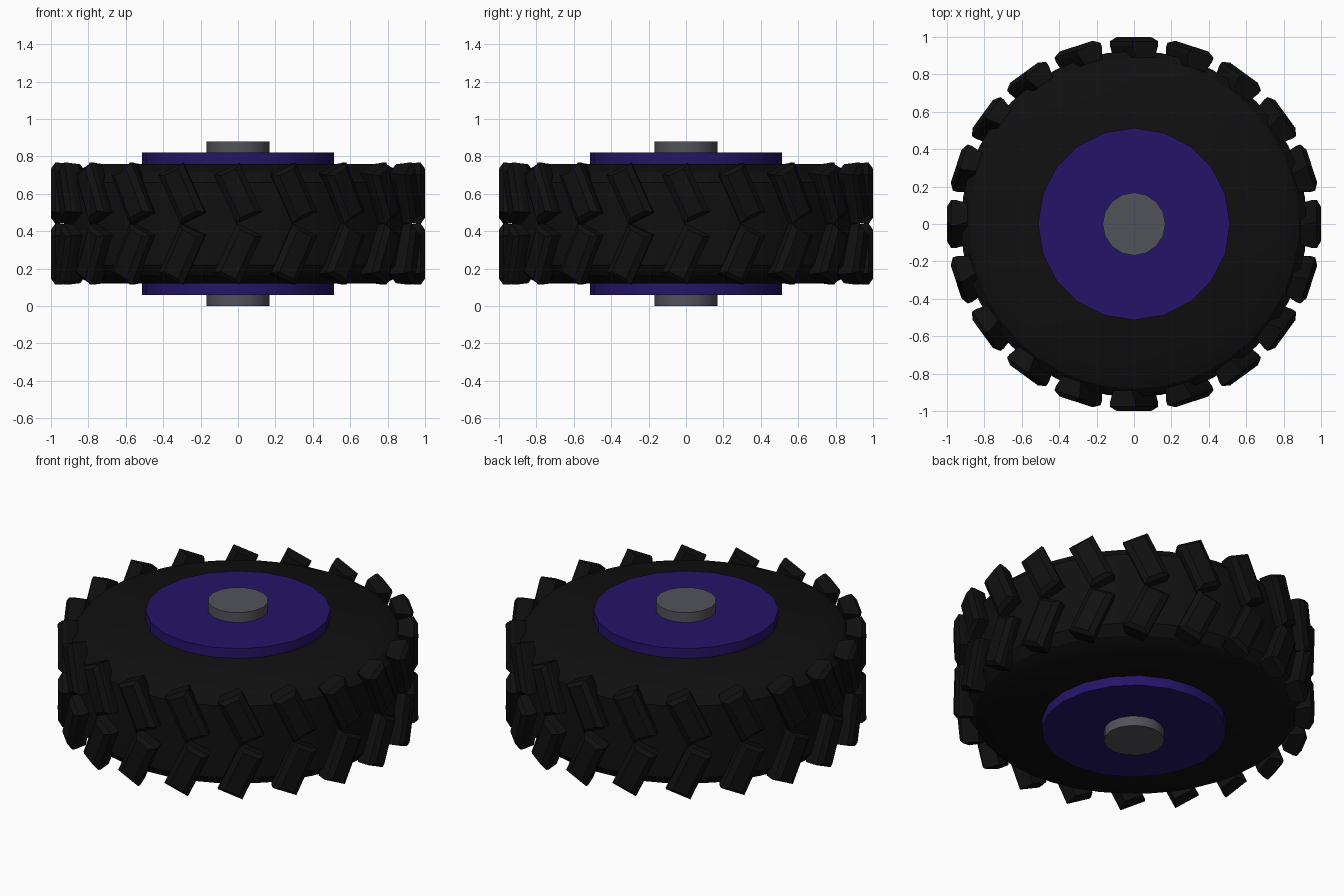
import bpy, bmesh
from math import sin, cos, pi, radians
from mathutils import Matrix, Vector

if "Cube" in bpy.data.objects:
    bpy.data.objects.remove(bpy.data.objects["Cube"])

MID = 0.44  # height of the wheel's centre plane


def material(name, rgb):
    m = bpy.data.materials.new(name)
    m.diffuse_color = (*rgb, 1)
    m.use_nodes = True
    m.node_tree.nodes["Principled BSDF"].inputs["Base Color"].default_value = m.diffuse_color
    return m


rubber = material("rubber", (0.005, 0.005, 0.005))
purple = material("purple_rim", (0.018, 0.007, 0.14))
steel = material("dark_steel", (0.085, 0.085, 0.105))


def finish(name, bm, mat, smooth=False):
    bmesh.ops.recalc_face_normals(bm, faces=bm.faces)
    mesh = bpy.data.meshes.new(name)
    bm.to_mesh(mesh)
    bm.free()
    mesh.materials.append(mat)
    ob = bpy.data.objects.new(name, mesh)
    bpy.context.collection.objects.link(ob)
    if smooth:
        bpy.context.view_layer.objects.active = ob
        ob.select_set(True)
        bpy.ops.object.shade_smooth_by_angle(angle=radians(25))
        ob.select_set(False)
    return ob


def lathe(name, profile, sides, mat):
    """Stack of rings (radius, z) closed with flat caps."""
    bm = bmesh.new()
    rings = [[bm.verts.new((r * sin(2 * pi * i / sides), r * cos(2 * pi * i / sides), z))
              for i in range(sides)] for r, z in profile]
    for a, b in zip(rings, rings[1:]):
        for i in range(sides):
            j = (i + 1) % sides
            bm.faces.new((a[i], a[j], b[j], b[i]))
    bm.faces.new(rings[0])
    bm.faces.new(rings[-1])
    return finish(name, bm, mat, True)


# Axle, rim and tyre body
lathe("axle", [(0.168, 0), (0.168, 0.88)], 16, steel)
lathe("rim", [(0.513, 0.06), (0.513, 0.82)], 20, purple)
half = [(0.78, 0.32), (0.88, 0.275), (0.925, 0.22)]
lathe("tyre", [(r, MID - h) for r, h in half] +
      [(r, MID + h) for r, h in reversed(half)], 40, rubber)

# Lug cross-section: half width, radius, half length
SECTION = [(0.055, 0.89, 0.145), (0.075, 0.955, 0.145),
           (0.075, 0.977, 0.145), (0.044, 1.0, 0.124)]


def add_lug(bm, angle, side):
    """Chamfered block leaning on the tread, side = 1 upper row, -1 lower row."""
    tilt = Matrix.Rotation(side * radians(-25), 4, 'X')
    place = Matrix.Rotation(angle, 4, 'Z') @ Matrix.Translation((0, 0, MID + side * 0.163))
    layers = []
    for w, r, l in SECTION:
        corners = []
        for t, z in ((-w, -l), (w, -l), (w, l), (-w, l)):
            p = tilt.inverted() @ Vector((0, t, z))
            p.x = r
            corners.append(bm.verts.new(place @ p))
        layers.append(corners)
    for a, b in zip(layers, layers[1:]):
        for i in range(4):
            j = (i + 1) % 4
            bm.faces.new((a[i], a[j], b[j], b[i]))
    bm.faces.new(layers[0])
    bm.faces.new(layers[-1])


# Two mirrored rows of slanted lugs forming chevrons
for name, side in (("upper_tread", 1), ("lower_tread", -1)):
    bm = bmesh.new()
    for k in range(20):
        add_lug(bm, k * pi / 10, side)
    finish(name, bm, rubber)
